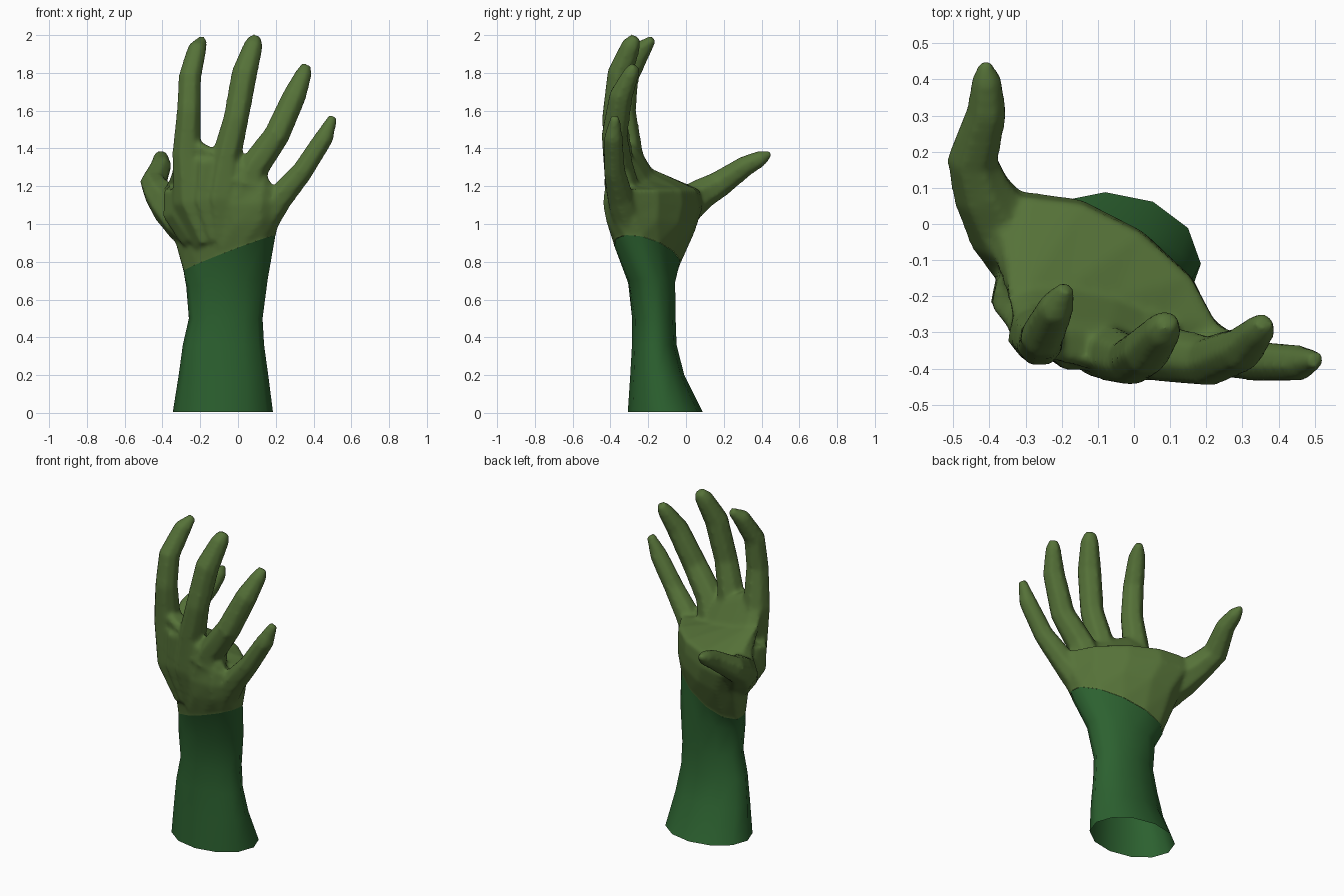
import bpy, bmesh, math
from mathutils import Vector

if "Cube" in bpy.data.objects:
    bpy.data.objects.remove(bpy.data.objects["Cube"])


def material(name, rgb):
    m = bpy.data.materials.new(name)
    m.diffuse_color = (*rgb, 1.0)
    m.use_nodes = True
    m.node_tree.nodes["Principled BSDF"].inputs["Base Color"].default_value = m.diffuse_color
    return m


skin = material("olive_green_skin", (0.092, 0.168, 0.04))
cloth = material("dark_green_sleeve", (0.025, 0.119, 0.029))


def loft(bm, rings, caps=True):
    """Skin a list of equal-length point rings into bm."""
    rows = [[bm.verts.new(p) for p in ring] for ring in rings]
    n = len(rows[0])
    for a, b in zip(rows, rows[1:]):
        for i in range(n):
            j = (i + 1) % n
            bm.faces.new((a[i], a[j], b[j], b[i]))
    if caps:
        bm.faces.new(rows[0][::-1])
        bm.faces.new(rows[-1])


def finish(bm, name, mat):
    """Turn bm into a smooth-shaded object."""
    bmesh.ops.recalc_face_normals(bm, faces=bm.faces)
    for f in bm.faces:
        f.smooth = True
    mesh = bpy.data.meshes.new(name)
    bm.to_mesh(mesh)
    bm.free()
    mesh.materials.append(mat)
    ob = bpy.data.objects.new(name, mesh)
    bpy.context.collection.objects.link(ob)
    return ob


def oval(cx, cy, z, a, b, turn=0, sx=0, sy=0, n=12):
    """Turned oval section whose plane leans by slopes sx, sy."""
    r = math.radians(turn)
    pts = []
    for i in range(n):
        t = 2 * math.pi * i / n
        u, v = a * math.cos(t), b * math.sin(t)
        x = u * math.cos(r) - v * math.sin(r)
        y = u * math.sin(r) + v * math.cos(r)
        pts.append((cx + x, cy + y, z + sx * x + sy * y))
    return pts


def finger(bm, path, sides=7):
    """Tapered tube through (x, y, z, radius) points."""
    pts = [Vector(p[:3]) for p in path]
    rings = []
    for i, c in enumerate(pts):
        t = (pts[min(i + 1, len(pts) - 1)] - pts[max(i - 1, 0)]).normalized()
        u = t.cross(Vector((1, 0, 0))).normalized()
        v = t.cross(u)
        ring = []
        for k in range(sides):
            ang = 2 * math.pi * k / sides
            ring.append(c + path[i][3] * (math.cos(ang) * u + math.sin(ang) * v))
        rings.append(ring)
    loft(bm, rings)


# Slanted wrist seam shared by sleeve and hand
seam, lean = (-0.045, -0.205, 0.845), (0.36, -0.08)
cuff = oval(*seam, 0.268, 0.15, -25, *lean)
below_cuff = [(x, y, z - 0.1) for x, y, z in cuff]

# Sleeve, open at the bottom
bm = bmesh.new()
loft(bm, [
    oval(-0.08, -0.11, 0.005, 0.265, 0.198),
    oval(-0.077, -0.152, 0.2, 0.237, 0.143),
    oval(-0.077, -0.168, 0.36, 0.215, 0.118),
    oval(-0.065, -0.17, 0.5, 0.195, 0.115),
    oval(-0.058, -0.182, 0.69, 0.217, 0.125, -6, 0.1),
    cuff,
], caps=False)
finish(bm, "sleeve", cloth)

# Palm, widening to the thumb side and flattening at the knuckles
bm = bmesh.new()
loft(bm, [
    below_cuff,
    cuff,
    oval(-0.06, -0.187, 0.99, 0.325, 0.182, -35, 0.15),
    oval(-0.09, -0.175, 1.1, 0.375, 0.192, -35, 0.05),
    oval(-0.082, -0.18, 1.182, 0.362, 0.185, -34),
    oval(-0.08, -0.305, 1.24, 0.28, 0.105, -18, -0.24),
    oval(-0.07, -0.342, 1.345, 0.25, 0.07, -9, -0.48),
    oval(-0.07, -0.347, 1.37, 0.22, 0.045, -9, -0.5),
])

# Fleshy fillers: side of the hand below the index, and between two knuckles
finger(bm, [
    (-0.22, -0.2, 0.93, 0.09), (-0.305, -0.195, 1.07, 0.1),
    (-0.312, -0.21, 1.19, 0.085)])
finger(bm, [
    (-0.1, -0.27, 0.93, 0.1), (-0.17, -0.3, 1.14, 0.105),
    (-0.165, -0.345, 1.35, 0.068)])

# Index, middle, ring and little finger, each rooted deep in the palm
finger(bm, [
    (-0.15, -0.25, 0.92, 0.1), (-0.25, -0.28, 1.13, 0.1),
    (-0.272, -0.305, 1.37, 0.08), (-0.26, -0.33, 1.6, 0.067),
    (-0.254, -0.31, 1.78, 0.063), (-0.215, -0.23, 1.93, 0.052),
    (-0.186, -0.175, 1.98, 0.024)])
finger(bm, [
    (-0.06, -0.27, 0.9, 0.1), (-0.09, -0.325, 1.15, 0.105),
    (-0.06, -0.36, 1.36, 0.08), (-0.01, -0.38, 1.56, 0.07),
    (0.035, -0.35, 1.8, 0.071), (0.083, -0.29, 1.95, 0.053),
    (0.095, -0.264, 1.99, 0.03)])
finger(bm, [
    (0.04, -0.27, 0.93, 0.09), (0.035, -0.335, 1.16, 0.1),
    (0.09, -0.36, 1.31, 0.082), (0.205, -0.38, 1.47, 0.072),
    (0.3, -0.345, 1.68, 0.065), (0.35, -0.29, 1.8, 0.045),
    (0.36, -0.27, 1.84, 0.027)])
finger(bm, [
    (0.09, -0.27, 0.93, 0.08), (0.165, -0.325, 1.07, 0.085),
    (0.225, -0.35, 1.145, 0.073), (0.345, -0.38, 1.285, 0.059),
    (0.458, -0.385, 1.46, 0.052), (0.505, -0.375, 1.57, 0.025)])
# Thumb
finger(bm, [
    (-0.2, -0.16, 0.92, 0.1), (-0.285, -0.105, 1.01, 0.115),
    (-0.36, -0.01, 1.095, 0.108), (-0.42, 0.09, 1.165, 0.086),
    (-0.447, 0.18, 1.215, 0.074), (-0.407, 0.315, 1.308, 0.058),
    (-0.408, 0.4, 1.35, 0.044), (-0.412, 0.45, 1.376, 0.016)])
hand = finish(bm, "hand", skin)

# Fuse palm and fingers into one soft skin
fuse = hand.modifiers.new("fuse", 'REMESH')
fuse.mode = 'VOXEL'
fuse.voxel_size = 0.012
fuse.use_smooth_shade = True
soften = hand.modifiers.new("soften", 'SMOOTH')
soften.factor = 0.5
soften.iterations = 8
fused = bpy.data.meshes.new_from_object(
    hand.evaluated_get(bpy.context.evaluated_depsgraph_get()))
hand.modifiers.clear()

# Trim the hand along the wrist seam
bm = bmesh.new()
bm.from_mesh(fused)
bmesh.ops.bisect_plane(
    bm, geom=bm.verts[:] + bm.edges[:] + bm.faces[:],
    plane_co=seam, plane_no=(-lean[0], -lean[1], 1.0), clear_inner=True)
for f in bm.faces:
    f.smooth = True
    f.material_index = 0
bm.to_mesh(fused)
bm.free()
fused.materials.clear()
fused.materials.append(skin)
hand.data = fused
